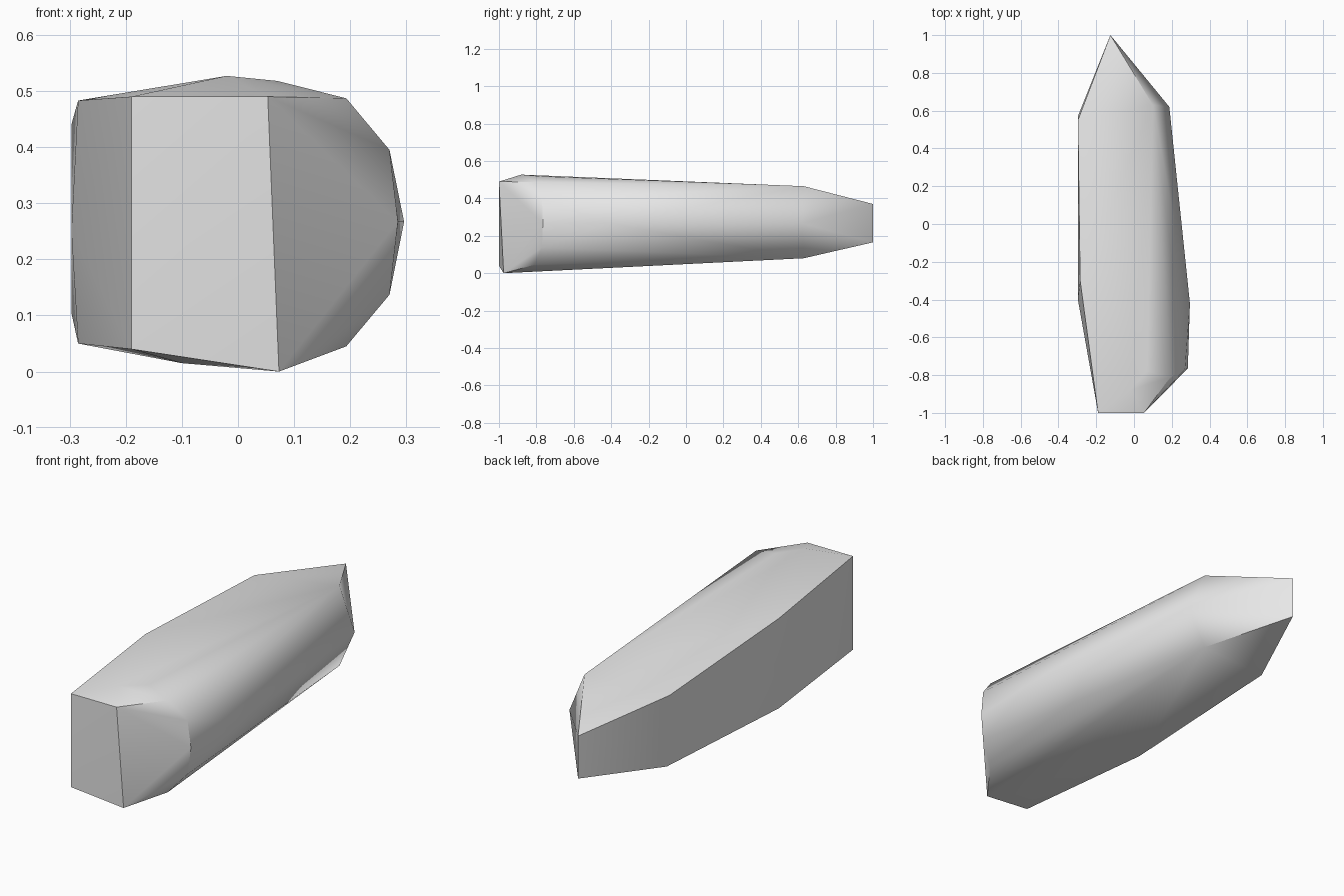
import bpy, bmesh, math

cube = bpy.data.objects.get("Cube")
if cube:
    bpy.data.objects.remove(cube, do_unlink=True)

# Corner points of the faceted stone, grouped by region
front_face = [(-.19, -1, .49), (.053, -1, .49), (.073, -.975, 0), (-.19, -1, .04)]
front_rim = [(.193, -.81, .487), (.27, -.77, .395), (.285, -.765, .267),
             (.27, -.77, .137), (.193, -.81, .045)]
round_side = [(.296, -.42, .267), (.10, .63, .465), (.187, .62, .267), (.10, .63, .08)]
back_edge = [(-.125, 1, .37), (-.125, 1, .165)]
flat_side = [(-.285, -.3, .483), (-.285, -.3, .05), (-.297, -.4, .25),
             (-.297, .55, .44), (-.297, .57, .105)]
crown = [(-.02, -.88, .527), (.07, -.78, .518)]
underside = [(-.10, -.82, .015)]

# Wrap the points in a convex skin
bm = bmesh.new()
for p in front_face + front_rim + round_side + back_edge + flat_side + crown + underside:
    bm.verts.new(p)
hull = bmesh.ops.convex_hull(bm, input=bm.verts)
loose = [v for v in bm.verts if not v.link_faces]
bmesh.ops.delete(bm, geom=loose, context='VERTS')
bmesh.ops.recalc_face_normals(bm, faces=bm.faces)

mesh = bpy.data.meshes.new("stone")
bm.to_mesh(mesh)
bm.free()
stone = bpy.data.objects.new("stone", mesh)
bpy.context.collection.objects.link(stone)

# Plain light grey
mat = bpy.data.materials.new("light_grey")
mat.use_nodes = True
grey = (.8, .8, .8, 1)
mat.diffuse_color = grey
for node in mat.node_tree.nodes:
    if node.type == 'BSDF_PRINCIPLED':
        node.inputs["Base Color"].default_value = grey
mesh.materials.append(mat)

# Soft surfaces with crisp main edges
bpy.ops.object.select_all(action='DESELECT')
stone.select_set(True)
bpy.context.view_layer.objects.active = stone
bpy.ops.object.shade_smooth_by_angle(angle=math.radians(40))
